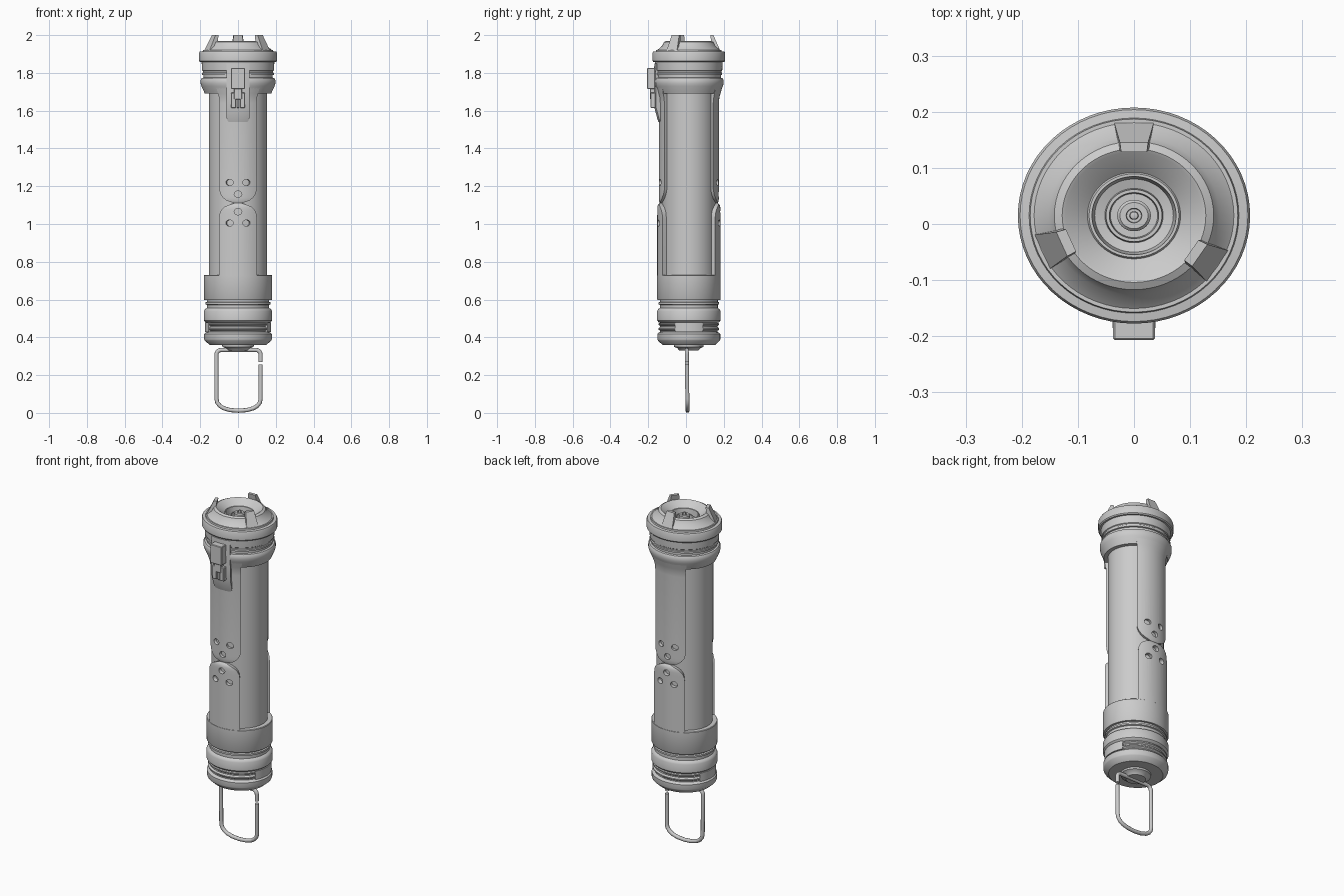
import bpy, bmesh
from math import sin, cos, asin, pi, radians
from mathutils import Matrix, Vector

if "Cube" in bpy.data.objects:
    bpy.data.objects.remove(bpy.data.objects["Cube"])

CY, K = 0.015, 0.93          # body axis offset and front-to-back squash


def pos(r, a, z):
    """Point on the oval body; a = 0 faces the front."""
    return (r * sin(a), CY - K * r * cos(a), z)


def smooth(ob, angle=32):
    bpy.ops.object.select_all(action='DESELECT')
    ob.select_set(True)
    bpy.context.view_layer.objects.active = ob
    bpy.ops.object.shade_smooth_by_angle(angle=radians(angle))


def make(name, verts, faces, angle=32):
    me = bpy.data.meshes.new(name)
    me.from_pydata(verts, [], faces)
    bm = bmesh.new()
    bm.from_mesh(me)
    bmesh.ops.remove_doubles(bm, verts=bm.verts, dist=1e-5)
    bmesh.ops.recalc_face_normals(bm, faces=bm.faces)
    bm.to_mesh(me)
    bm.free()
    ob = bpy.data.objects.new(name, me)
    bpy.context.collection.objects.link(ob)
    smooth(ob, angle)
    return ob


def lathe(name, prof, n=64):
    """Closed oval solid; the profile starts and ends on the axis."""
    m = len(prof)
    v = [pos(r, 2 * pi * i / n, z) for i in range(n) for r, z in prof]
    f = []
    for i in range(n):
        a, b = i * m, (i + 1) % n * m
        for j in range(m - 1):
            q = [a + j, b + j, b + j + 1, a + j + 1]
            if prof[j][0] == 0:
                q = [a + j, b + j + 1, a + j + 1]
            elif prof[j + 1][0] == 0:
                q = [a + j, b + j, a + j + 1]
            f.append(q)
    return make(name, v, f)


def panel(name, rows, az=0, inner=0.14, n=14):
    """Curved plate hugging the body; rows are (z, half width, radius)."""
    v, f, w = [], [], 2 * (n + 1)
    for z, h, r in rows:
        angs = [asin(h / r) * (2 * i / n - 1) + az for i in range(n + 1)]
        v += [pos(r, a, z) for a in angs]
        v += [pos(inner, a, z) for a in reversed(angs)]
    for k in range(len(rows) - 1):
        for i in range(w):
            j = (i + 1) % w
            f.append([k * w + i, k * w + j, k * w + w + j, k * w + w + i])
    for k in (0, (len(rows) - 1) * w):
        for i in range(n):
            f.append([k + i, k + i + 1, k + w - 2 - i, k + w - 1 - i])
    return make(name, v, f)


def drill(ob, holes, r, az):
    """Shallow round dimples in a plate."""
    bm = bmesh.new()
    for x, z in holes:
        mat = (Matrix.Translation(pos(r + 0.02, asin(x / r) + az, z))
               @ Matrix.Rotation(asin(x / r) + az, 4, 'Z')
               @ Matrix.Diagonal((1, 1, 0.85, 1)) @ Matrix.Rotation(pi / 2, 4, 'X'))
        bmesh.ops.create_cone(bm, cap_ends=True, segments=20, radius1=0.02,
                              radius2=0.02, depth=0.06, matrix=mat)
    me = bpy.data.meshes.new("hole_cutter")
    bm.to_mesh(me)
    bm.free()
    cut = bpy.data.objects.new("hole_cutter", me)
    cut.hide_render = True
    bpy.context.collection.objects.link(cut)
    mod = ob.modifiers.new("holes", 'BOOLEAN')
    mod.operation, mod.object, mod.solver = 'DIFFERENCE', cut, 'EXACT'
    bpy.context.view_layer.objects.active = ob
    bpy.ops.object.modifier_apply(modifier=mod.name)
    bpy.data.objects.remove(cut)
    smooth(ob)


def box(name, x0, x1, y0, y1, z0, z1, bevel=0.003):
    bpy.ops.mesh.primitive_cube_add(size=1, location=((x0 + x1) / 2, (y0 + y1) / 2, (z0 + z1) / 2))
    ob = bpy.context.object
    ob.name = name
    ob.scale = (x1 - x0, y1 - y0, z1 - z0)
    bpy.ops.object.transform_apply(location=False, rotation=False)
    b = ob.modifiers.new("bevel", 'BEVEL')
    b.width, b.segments = bevel, 1
    return ob


# Turned body parts
thread = [(r, 0.428 + 0.0065 * i) for i, r in enumerate([.164, .164, .173, .173, .164, .164, .173, .173])]
lathe("pommel", [(0, .36), (.15, .36), (.176, .383), (.179, .39), (.179, .418), (.172, .425)] + thread
      + [(.164, .477), (.172, .48), (.181, .49), (.181, .538), (.174, .55), (.165, .555),
         (.165, .572), (.173, .575), (.173, .585), (.165, .588), (.165, .6), (0, .6)])
lathe("lower_sleeve", [(0, .597), (.178, .597), (.181, .602), (.181, .727), (.178, .73), (0, .73)])
lathe("core_tube", [(0, .7), (.154, .7), (.154, 1.72), (0, 1.72)])
lathe("pommel_knob", [(0, .33), (.055, .33), (.065, .342), (.083, .35), (.085, .365), (0, .365)], 32)
lathe("collar", [(0, 1.69), (.176, 1.69), (.18, 1.7), (.194, 1.73), (.198, 1.745), (.198, 1.762),
                 (.192, 1.772), (.182, 1.775), (.182, 1.788), (.19, 1.79), (.19, 1.8), (.186, 1.803),
                 (.186, 1.809), (.19, 1.812), (.192, 1.85), (.192, 1.87), (0, 1.87)])
lathe("emitter_flange", [(0, 1.858), (.202, 1.858), (.207, 1.864), (.207, 1.905), (.203, 1.912),
                         (.187, 1.914), (.185, 1.922), (.178, 1.922), (.152, 1.943), (.142, 1.963),
                         (.128, 1.97), (.122, 1.967), (.083, 1.935), (.08, 1.94), (.075, 1.94),
                         (.07, 1.905), (.052, 1.9), (.05, 1.922), (.044, 1.922), (.042, 1.9),
                         (.03, 1.9), (.03, 1.935), (.025, 1.94), (.014, 1.94), (.013, 1.93),
                         (.008, 1.93), (.007, 1.95), (0, 1.952)])

# Front and back grip plates, meeting at a narrow waist
for side, az in (("front", 0), ("back", pi)):
    low = panel(side + "_lower_grip", [(.72, .1, .18), (1.03, .1, .18), (1.055, .097, .18), (1.075, .088, .18),
                (1.09, .073, .179), (1.1, .052, .176), (1.107, .03, .17), (1.111, .016, .164)], az)
    drill(low, [(0, 1.065), (-.042, 1.005), (.042, 1.005)], .168, az)
    up = panel(side + "_upper_grip", [(1.109, .016, .164), (1.115, .035, .167), (1.125, .062, .17),
               (1.14, .08, .171), (1.16, .093, .171), (1.185, .1, .171), (1.64, .1, .171),
               (1.67, .101, .174), (1.69, .105, .18), (1.71, .112, .186), (1.74, .115, .195)], az)
    drill(up, [(0, 1.158), (-.042, 1.22), (.042, 1.22)], .161, az)

# Smooth flats across the pommel thread on both sides
for side, az in (("right", pi / 2), ("left", -pi / 2)):
    panel(side + "_thread_pad", [(.428, .08, .175), (.478, .08, .175)], az)

# Front clip plate and lever
panel("clip_plate", [(1.54, .048, .173), (1.548, .056, .176), (1.56, .06, .18), (1.615, .061, .196),
                     (1.7, .061, .197), (1.775, .061, .2), (1.85, .061, .196)])
box("clip_lever", -.037, .037, -.207, -.15, 1.715, 1.825)
box("clip_bar", -.022, .022, -.19, -.15, 1.66, 1.72)
for s in (-1, 1):
    x = sorted((s * .01, s * .038))
    box("clip_jaw", x[0], x[1], -.188, -.15, 1.615, 1.695)
box("clip_rib", -.006, .006, -.184, -.15, 1.615, 1.67, .001)

# Three claws around the emitter
for deg in (180, 293, 57):
    a0 = radians(deg)
    prof = [(.184, 1.915, .036), (.142, 2.0, .025), (.124, 2.0, .023), (.135, 1.94, .03), (.14, 1.915, .03)]
    v = [pos(r, a0 + s * asin(h / r), z) for s in (-1, 1) for r, z, h in prof]
    n = len(prof)
    f = [list(range(n)), list(range(n, 2 * n))]
    f += [[i, (i + 1) % n, n + (i + 1) % n, n + i] for i in range(n)]
    make("emitter_claw", v, f)

# Hanging wire loop with a small split on the right side
X, R = .117, .025
path = [(X, .27)]
path += [(X - R + R * cos(t * pi / 10), .308 + R * sin(t * pi / 10)) for t in range(6)]
path += [(-X + R - R * sin(t * pi / 10), .308 + R * cos(t * pi / 10)) for t in range(6)]
path += [(-X, .075), (-.113, .055), (-.1, .038), (-.08, .025), (-.045, .015), (0, .0115),
         (.045, .015), (.08, .025), (.1, .038), (.113, .055), (X, .075), (X, .255)]
cu = bpy.data.curves.new("wire_loop", 'CURVE')
cu.dimensions = '3D'
cu.bevel_depth, cu.bevel_resolution, cu.use_fill_caps = .011, 3, True
sp = cu.splines.new('POLY')
sp.points.add(len(path) - 1)
for p, (x, z) in zip(sp.points, path):
    p.co = (x + .003, .008 - .012 * z, z, 1)
loop = bpy.data.objects.new("wire_loop", cu)
bpy.context.collection.objects.link(loop)
bpy.ops.object.select_all(action='DESELECT')
loop.select_set(True)
bpy.context.view_layer.objects.active = loop
bpy.ops.object.convert(target='MESH')
smooth(bpy.context.object, 40)
